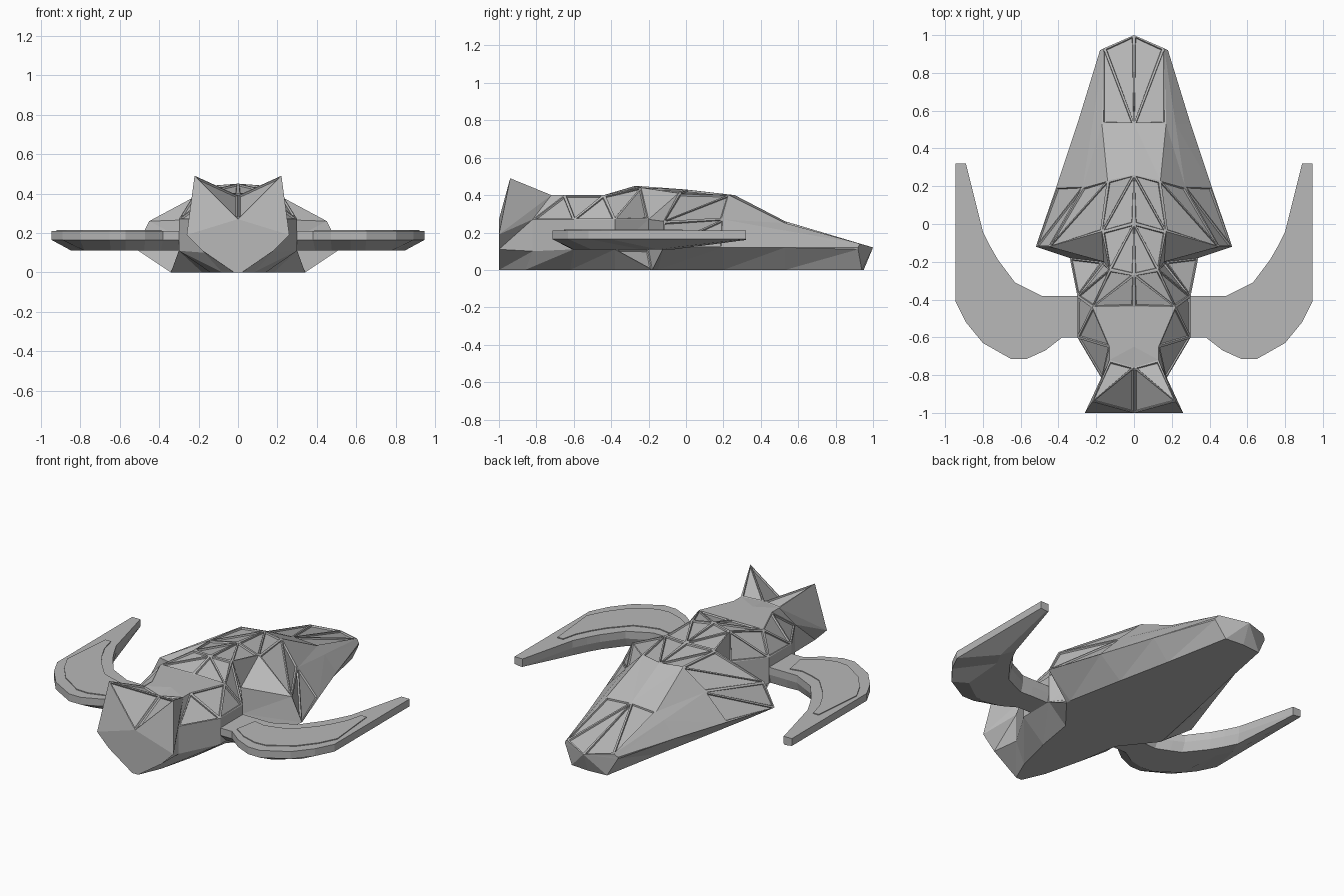
import bpy, bmesh
from mathutils import Vector

if "Cube" in bpy.data.objects:
    bpy.data.objects.remove(bpy.data.objects["Cube"])

grey = bpy.data.materials.new("hull grey")
grey.use_nodes = True
colour = (0.48, 0.48, 0.48, 1)
grey.diffuse_color = colour
grey.node_tree.nodes["Principled BSDF"].inputs["Base Color"].default_value = colour


def finish(bm, name):
    """Turn a right-hand half into a mirrored object."""
    mesh = bpy.data.meshes.new(name)
    bm.to_mesh(mesh)
    bm.free()
    mesh.materials.append(grey)
    obj = bpy.data.objects.new(name, mesh)
    bpy.context.scene.collection.objects.link(obj)
    mirror = obj.modifiers.new("mirror", "MIRROR")
    mirror.use_axis[0] = True
    mirror.merge_threshold = 0.001
    return obj


def skin(sections):
    """Make one vertex ring per section, given in hundredths of a unit."""
    bm = bmesh.new()
    return bm, [[bm.verts.new(Vector(p) / 100) for p in s] for s in sections]


def faceted_half(sections, flips):
    """Triangulated half shell; flips lists (section, rail) diagonals to swap."""
    bm, rings = skin(sections)
    for s, (a, b) in enumerate(zip(rings, rings[1:])):
        for i in range(len(a) - 1):
            j = i + 1
            if (s, i) in flips:
                triangles = (a[i], a[j], b[j]), (a[i], b[j], b[i])
            else:
                triangles = (a[i], a[j], b[i]), (a[j], b[j], b[i])
            for t in triangles:
                bm.faces.new(t)
    return bm, rings


def cap(bm, ring):
    for p, q in zip(ring[1:], ring[2:]):
        bm.faces.new((ring[0], p, q))


def tube(sections):
    """Closed solid through matching rings."""
    bm, rings = skin(sections)
    for a, b in zip(rings, rings[1:]):
        for i in range(len(a)):
            bm.faces.new((a[i - 1], a[i], b[i], b[i - 1]))
    bm.faces.new(rings[0])
    bm.faces.new(rings[-1])
    bmesh.ops.recalc_face_normals(bm, faces=bm.faces[:])
    return bm


def groove_panels(bm, chosen):
    """Cut a narrow framed groove into the chosen roomy upward facets."""
    bm.normal_update()

    def roomy(f):
        inradius = 2 * f.calc_area() / sum(e.calc_length() for e in f.edges)
        return f.normal.z > 0.15 and f.normal.y > -0.6 and inradius > 0.03
    panels = [f for f in bm.faces if roomy(f) and chosen(f.calc_center_median())]
    bmesh.ops.inset_individual(bm, faces=panels, thickness=0.013, depth=0)
    bmesh.ops.inset_individual(bm, faces=panels, thickness=0.005, depth=-0.009)


# Shared joint between the two bodies
joint = [(0, -27, 45), (13, -24, 44), (16, -20, 27), (17, -20, 11),
         (34, -18, 0), (0, -18, 0)]

# Forward body: deck centre, shoulder, side, lower side, floor edge, floor
forward_sections = [
    [(0, -100, 27), (22, -94, 49), (26, -100, 19), (18, -100, 11), (2, -100, 0), (0, -100, 0)],
    [(0, -76, 39), (13, -72, 40), (17, -82, 27), (17, -82, 10), (8, -86, 0), (0, -86, 0)],
    [(0, -65, 40), (13, -65, 40), (30, -60, 27), (30, -60, 11), (14, -62, 0), (0, -62, 0)],
    [(0, -44, 40), (22, -44, 40), (30, -38, 27), (30, -38, 11), (18, -38, 0), (0, -38, 0)],
    joint,
]
bm, rings = faceted_half(forward_sections, flips={(3, 3)})
cap(bm, [rings[0][0]] + rings[0][:0:-1])
groove_panels(bm, lambda c: c.x > 0.12 or not -0.75 < c.y < -0.46)
finish(bm, "forward_body")

# Rear hull: deck centre, shoulder, ridge, chine, floor edge, floor
rear_sections = [
    joint,
    [(0, 0, 43), (17, -4, 41), (45, -12, 26), (52, -12, 12), (34, -15, 0), (0, -15, 0)],
    [(0, 26, 40), (14, 23, 40), (27, 20, 27), (41, 20, 12), (27, 20, 0), (0, 20, 0)],
    [(0, 53, 26), (17, 53, 25), (22, 53, 21), (30, 53, 12), (20, 53, 0), (0, 53, 0)],
    [(0, 100, 12), (16, 93, 14), (18, 92, 12), (18, 92, 11), (12, 94, 0), (0, 95, 0)],
]
bm, rings = faceted_half(rear_sections, flips={(3, 0)})
cap(bm, rings[-1])
groove_panels(bm, lambda c: c.y < 0.2 or (c.y > 0.6 and c.x < 0.2))
finish(bm, "rear_hull")

# Curved wings: each rib joins an inner edge point to an outer edge point
TOP, RIM, BELLY = 21, 16.5, 11
ribs = [((27, -38), (27, -60)), ((42, -38), (38, -60)), ((49, -38), (47, -67)),
        ((57, -34), (57, -71.5)), ((63, -31), (65, -71.5)), ((72, -19), (80, -63)),
        ((76, -12), (89, -52)), ((80, -4), (94.5, -41)), ((89, 32), (94.5, 32))]


def across(rib, t, z):
    inner, outer = Vector(rib[0]), Vector(rib[1])
    return (*inner.lerp(outer, t), z)


def wing_section(rib):
    belly = RIM - 0.5 if rib is ribs[-1] else BELLY
    reach = 0.3 if rib in ribs[6:] else 0.72
    return [across(rib, t, z) for t, z in
            ((0, TOP), (0, RIM), (0.06, belly), (reach, belly), (1, RIM), (1, TOP))]


finish(tube([wing_section(r) for r in ribs]), "wings")

# Thin plates on the wing tops
plate_ribs = ribs[1:-1] + [((84, -2), (90, -2))]
plate = tube([[across(r, t, z) for t, z in
               ((0.2, TOP), (0.2, TOP + 0.5), (0.83, TOP + 0.5), (0.83, TOP))]
              for r in plate_ribs])
finish(plate, "wing_plates")
